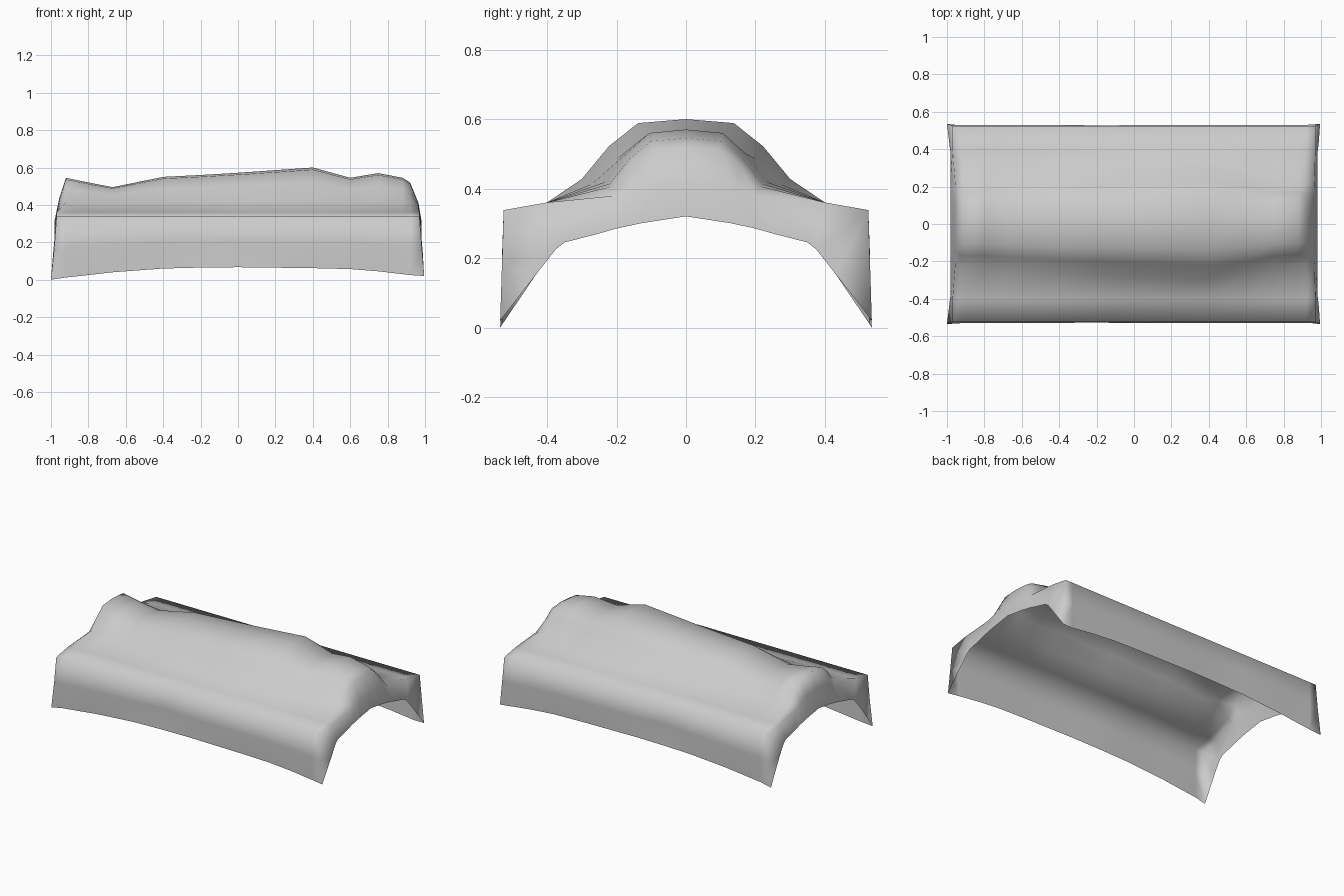
import bpy, bmesh

if "Cube" in bpy.data.objects:
    bpy.data.objects.remove(bpy.data.objects["Cube"])

# Stations along the length: x, ridge height, hump half width, hem height
STATIONS = [
    (-0.955, 0.44, 0.20, 0.005), (-0.92, 0.545, 0.23, 0.012),
    (-0.80, 0.52, 0.23, 0.025), (-0.67, 0.495, 0.24, 0.04),
    (-0.40, 0.55, 0.26, 0.06), (-0.20, 0.56, 0.27, 0.065),
    (0.0, 0.572, 0.28, 0.067), (0.40, 0.60, 0.30, 0.062),
    (0.60, 0.545, 0.27, 0.057), (0.75, 0.57, 0.23, 0.045),
    (0.88, 0.545, 0.22, 0.03), (0.92, 0.52, 0.21, 0.025),
    (0.965, 0.41, 0.20, 0.02),
]
# Hump shape: fraction of half width, fraction of height
HUMP = [(0.0, 1.0), (0.46, 0.95), (0.74, 0.66), (1.0, 0.25)]
# Drooping end edge, from the centre out to the corner: y, z
END_ARCH = [(0.0, 0.32), (0.13, 0.30), (0.20, 0.285), (0.26, 0.268),
            (0.35, 0.245), (0.375, 0.225), (0.43, 0.155), (0.535, 0.0)]


def mirrored(half):
    """Full cross-section from a half running centre to +y."""
    return [(x, -y, z) for x, y, z in reversed(half[1:])] + half


def section(i, x, top, w, hem):
    base = 0.37
    half = [(x, w * a, base + (top - base) * b) for a, b in HUMP]
    s = 1 if x > 0 else -1
    end = i in (0, len(STATIONS) - 1)
    side_x = s * 0.97 if end else x
    low_x = s * 0.995 if end else x
    dent = 0.02 if abs(x + 0.2) < 0.01 else 0.0
    half += [(side_x if end else x, 0.40, 0.36),
             (side_x, 0.525, 0.338),
             ((side_x + low_x) / 2, 0.53 - dent, (0.335 + hem) / 2),
             (low_x, 0.535 if end else 0.527, hem)]
    return mirrored(half)


def end_edge(s, hem):
    half = []
    for y, z in END_ARCH:
        x = 0.98 + 0.02 * max(0.0, (y - 0.37) / 0.165)
        half.append((s * x, y, max(z, hem)))
    return mirrored(half)


# Draped blanket: one open sheet lofted through the sections
rows = [end_edge(-1, 0.0)]
rows += [section(i, *st) for i, st in enumerate(STATIONS)]
rows.append(end_edge(1, 0.018))

bm = bmesh.new()
grid = [[bm.verts.new(p) for p in row] for row in rows]
for a, b in zip(grid, grid[1:]):
    for j in range(len(a) - 1):
        bm.faces.new((a[j], b[j], b[j + 1], a[j + 1]))
bmesh.ops.remove_doubles(bm, verts=bm.verts, dist=0.008)
for f in bm.faces:
    f.smooth = True
mesh = bpy.data.meshes.new("draped_blanket")
bm.to_mesh(mesh)
bm.free()
blanket = bpy.data.objects.new("draped_blanket", mesh)
bpy.context.collection.objects.link(blanket)
